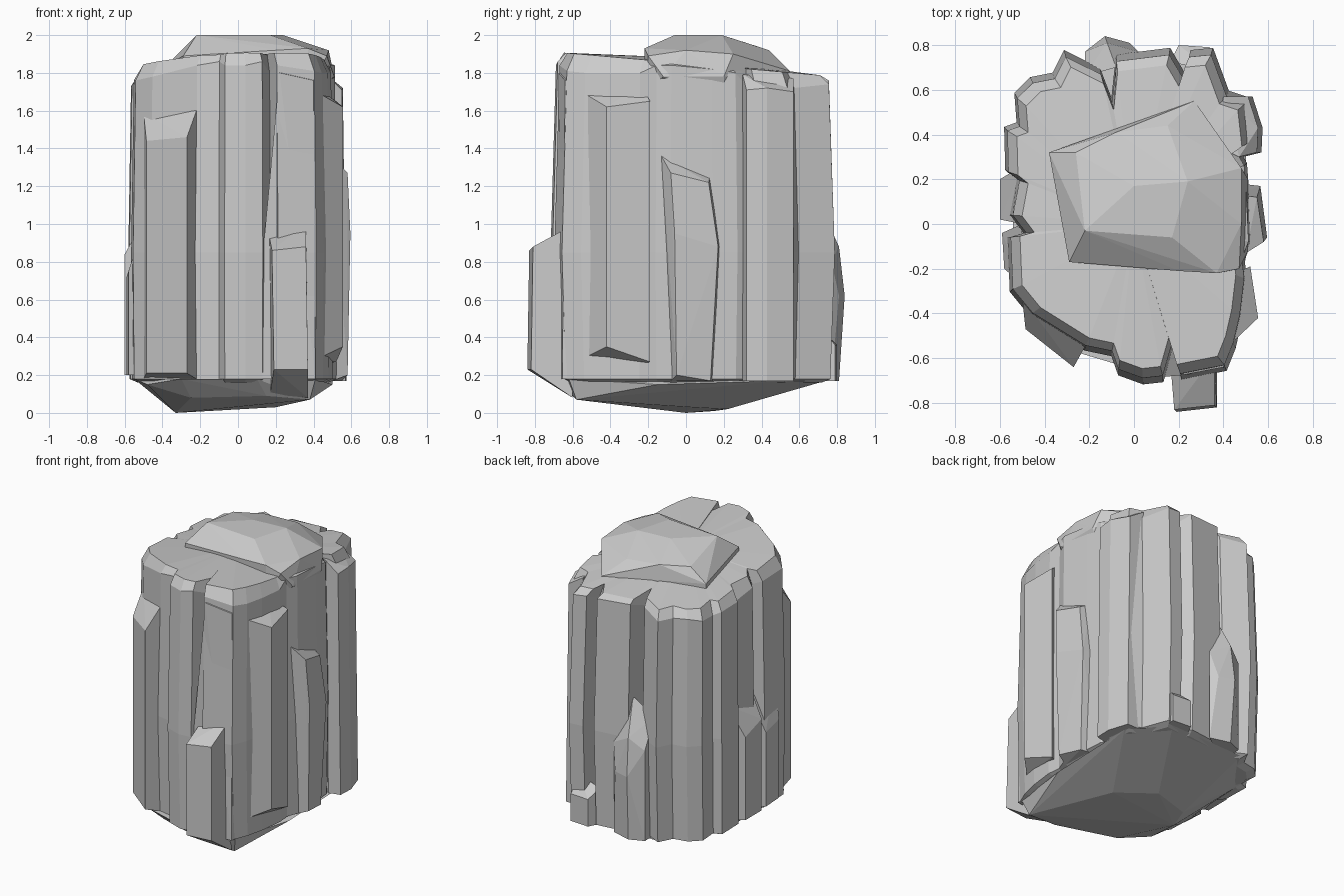
import bpy, bmesh

def finish(name, bm):
    bmesh.ops.recalc_face_normals(bm, faces=bm.faces[:])
    me = bpy.data.meshes.new(name)
    bm.to_mesh(me)
    bm.free()
    ob = bpy.data.objects.new(name, me)
    bpy.context.collection.objects.link(ob)
    return ob

def hull(name, pts):
    """Faceted convex block around the given points."""
    bm = bmesh.new()
    for p in pts:
        bm.verts.new(p)
    res = bmesh.ops.convex_hull(bm, input=bm.verts[:])
    junk = {g for g in res["geom_interior"] + res["geom_unused"] if isinstance(g, bmesh.types.BMVert)}
    bmesh.ops.delete(bm, geom=[v for v in junk if v.is_valid], context='VERTS')
    bmesh.ops.dissolve_limit(bm, angle_limit=0.03, verts=bm.verts[:], edges=bm.edges[:])
    return finish(name, bm)

def column(name, pts, top=(0, 0), extra=()):
    """Vertical splinter: footprint points (x, y, z_low, z_high), leaning by top."""
    return hull(name, [(x, y, a) for x, y, a, b in pts] +
                [(x + top[0], y + top[1], b) for x, y, a, b in pts] + list(extra))

# Fluted main body: outline (x, y, height of the rim), counterclockwise from the front
outline = [
    (-.22, -.56, 1.84), (-.10, -.585, 1.86), (-.07, -.67, 1.84), (.04, -.71, 1.84),
    (.13, -.70, 1.86), (.17, -.56, 1.80), (.21, -.69, 1.84), (.41, -.65, 1.81),
    (.45, -.55, 1.80), (.48, -.42, 1.80), (.50, -.25, 1.80), (.49, -.16, 1.84),
    (.52, -.08, 1.84), (.51, .14, 1.82), (.50, .27, 1.80), (.46, .34, 1.72),
    (.53, .38, 1.72), (.51, .56, 1.70), (.42, .59, 1.72), (.35, .78, 1.74),
    (.25, .77, 1.75), (.23, .66, 1.70), (.16, .78, 1.76), (-.08, .75, 1.77),
    (-.10, .56, 1.70), (-.15, .69, 1.75), (-.31, .77, 1.72), (-.36, .67, 1.72),
    (-.46, .65, 1.73), (-.53, .58, 1.71), (-.52, .45, 1.70), (-.575, .43, 1.73),
    (-.57, .24, 1.73), (-.52, .20, 1.70), (-.55, .04, 1.75), (-.49, -.04, 1.73),
    (-.56, -.06, 1.76), (-.55, -.30, 1.76), (-.46, -.41, 1.78),
]
bm = bmesh.new()
rings = [
    [(x * .92, y * .92, .16) for x, y, h in outline],
    [(x, y * .98, .18) for x, y, h in outline],
    [(x * 1.01, y * 1.01, .85) for x, y, h in outline],
    [(x * .985, y * .97, h) for x, y, h in outline],
    [(x * .91, y * .91, 1.85 - .08 * y + .08 * min(x + .2, 0)) for x, y, h in outline],
]
loops = [[bm.verts.new(p) for p in r] for r in rings]
n = len(outline)
for a, b in zip(loops, loops[1:]):
    for i in range(n):
        j = (i + 1) % n
        bm.faces.new((a[i], a[j], b[j], b[i]))
for loop, tip in ((loops[0], (-.05, 0, .14)), (loops[-1], (0, 0, 1.88))):
    c = bm.verts.new(tip)
    for i in range(n):
        bm.faces.new((loop[i], loop[(i + 1) % n], c))
finish("rock_body", bm)

# Raised cap on top
hull("top_plateau", [
    (-.22, -.03, 2), (.17, -.06, 2), (.24, .19, 2), (0, .17, 2),
    (-.26, .32, 1.93), (-.08, .41, 1.93), (.15, .44, 1.92), (.27, .55, 1.81),
    (.48, .25, 1.90), (.48, 0, 1.92), (.47, -.2, 1.89), (.37, -.22, 1.93),
    (-.29, -.17, 1.89), (.2, -.21, 1.92), (-.38, .32, 1.84), (.51, .2, 1.78), (.51, -.12, 1.78),
    (-.29, -.17, 1.7), (.38, -.22, 1.7), (-.38, .32, 1.7), (.25, .5, 1.7), (.48, .2, 1.7)])

# Sloping underside
hull("underside", [
    (-.33, 0, 0), (-.28, .15, .01), (-.02, .22, .02), (.20, .03, .03), (-.1, -.15, .02),
    (-.48, -.40, .15), (-.25, -.46, .08), (.15, -.60, .09), (.38, -.58, .07),
    (.50, -.15, .15), (.50, .5, .17), (.3, .74, .17), (-.28, .72, .17), (-.52, .45, .18),
    (-.55, -.2, .18), (.41, -.62, .18), (.1, -.68, .18), (-.07, -.63, .18), (-.3, -.56, .18)])

# Splinters standing against the body
column("front_low_column", [(.19, -.84, .23, .86), (.37, -.82, .23, .88),
                            (.37, -.60, .08, 1.0), (.17, -.60, .1, .96)], (-.01, .01))
hull("front_right_column", [(.07, -.69, .18), (.41, -.655, .18), (.43, -.5, .18), (.12, -.5, .18),
                            (.22, -.675, 1.80), (.40, -.64, 1.76), (.43, -.5, 1.78), (.24, -.5, 1.82)])
column("front_left_column", [(-.485, -.47, .21, 1.44), (-.27, -.64, .21, 1.46),
                             (-.22, -.55, .18, 1.60), (-.50, -.33, .18, 1.59)])
column("right_front_slab", [(.45, -.52, .30, 1.68), (.555, -.42, .35, 1.62), (.52, -.19, .27, 1.65),
                            (.40, -.24, .25, 1.74), (.40, -.48, .27, 1.70)])
hull("right_middle_column", [(.50, -.08, .17), (.58, -.05, .2), (.55, .13, .17), (.44, .15, .17),
                             (.595, -.06, .95), (.565, .17, .88), (.48, .18, .88), (.50, -.13, 1.36),
                             (.58, -.08, 1.27), (.55, .12, 1.22), (.46, .13, 1.27), (.44, -.12, 1.37)])
column("right_back_column", [(.49, .30, .17, 1.79), (.57, .32, .17, 1.71), (.575, .43, .17, 1.72),
                             (.53, .57, .17, 1.70), (.42, .57, .17, 1.77), (.38, .35, .17, 1.80)], (-.02, 0))
column("back_middle_column", [(.02, .77, .17, .80), (-.12, .81, .17, .88), (-.22, .77, .17, .80),
                              (-.22, .66, .17, 1.0), (-.08, .70, .17, 1.12)],
       extra=[(-.13, .84, .62), (-.02, .81, .62)])
column("back_low_block", [(.16, .72, .17, .42), (.20, .80, .17, .36), (.34, .79, .17, .36), (.33, .7, .17, .46)])
column("left_back_column", [(-.60, .20, .2, .78), (-.60, .02, .2, .84), (-.50, .0, .2, 1.02), (-.50, .26, .2, 1.0)])
column("left_front_column", [(-.58, -.20, .2, .75), (-.59, -.04, .2, .72), (-.50, .0, .2, .95), (-.50, -.27, .2, 1.0)])
